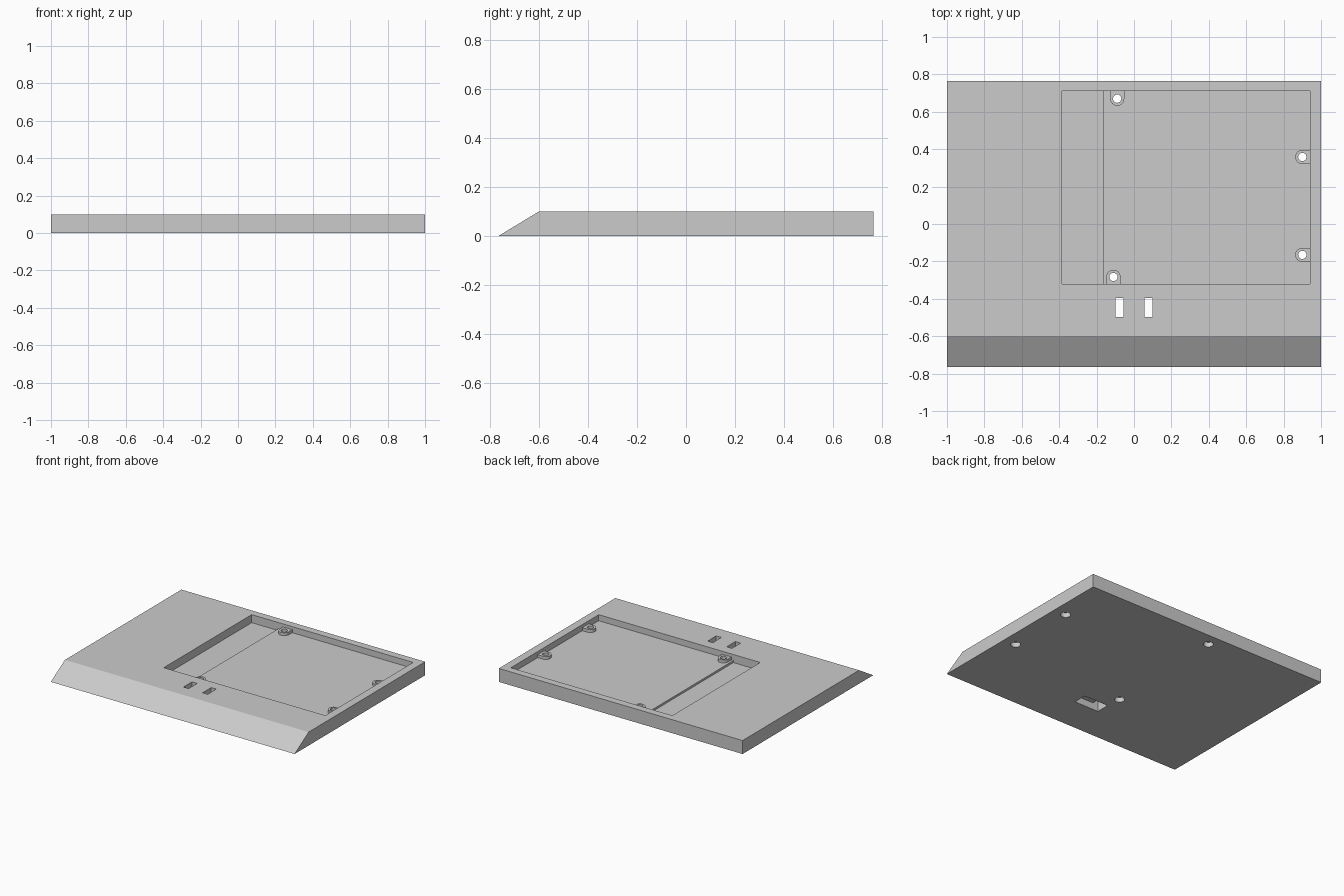
import bpy, bmesh, math
from mathutils import Matrix

if "Cube" in bpy.data.objects:
    bpy.data.objects.remove(bpy.data.objects["Cube"], do_unlink=True)

grey = bpy.data.materials.new("plain grey")
grey.use_nodes = True
grey.diffuse_color = (0.6, 0.6, 0.6, 1)
grey.node_tree.nodes["Principled BSDF"].inputs["Base Color"].default_value = (0.6, 0.6, 0.6, 1)

TOP = 0.1
DEEP_FLOOR, FLOOR = 0.04, 0.055
POST_TOP, POST_R, HOLE_R = 0.077, 0.038, 0.022
X0, STEP_X, X1, Y0, Y1 = -0.385, -0.165, 0.94, -0.32, 0.71


def extrude(name, points, direction):
    """Solid made by sweeping a flat outline along a vector."""
    bm = bmesh.new()
    face = bm.faces.new([bm.verts.new(p) for p in points])
    swept = bmesh.ops.extrude_face_region(bm, geom=[face])["geom"]
    verts = [v for v in swept if isinstance(v, bmesh.types.BMVert)]
    bmesh.ops.translate(bm, verts=verts, vec=direction)
    bmesh.ops.recalc_face_normals(bm, faces=bm.faces)
    return finish(name, bm)


def finish(name, bm):
    mesh = bpy.data.meshes.new(name)
    bm.to_mesh(mesh)
    bm.free()
    mesh.materials.append(grey)
    obj = bpy.data.objects.new(name, mesh)
    bpy.context.collection.objects.link(obj)
    return obj


def box(name, x0, x1, y0, y1, z0, z1):
    return extrude(name, [(x0, y0, z0), (x1, y0, z0), (x1, y1, z0), (x0, y1, z0)],
                   (0, 0, z1 - z0))


def cylinder(name, x, y, r, z0, z1):
    bm = bmesh.new()
    bmesh.ops.create_cone(bm, cap_ends=True, segments=32, radius1=r, radius2=r,
                          depth=z1 - z0, matrix=Matrix.Translation((x, y, (z0 + z1) / 2)))
    return finish(name, bm)


def cut(target, cutter):
    """Subtract the cutter, then discard it."""
    mod = target.modifiers.new("cut", "BOOLEAN")
    mod.operation, mod.solver, mod.object = "DIFFERENCE", "EXACT", cutter
    bpy.context.view_layer.update()
    graph = bpy.context.evaluated_depsgraph_get()
    mesh = bpy.data.meshes.new_from_object(target.evaluated_get(graph))
    target.modifiers.clear()
    target.data = mesh
    bpy.data.objects.remove(cutter, do_unlink=True)


# Slab with a sloping front edge
profile = [(-0.765, 0), (0.765, 0), (0.765, TOP), (-0.6, TOP)]
base = extrude("base_plate", [(-1, y, z) for y, z in profile], (2, 0, 0))

# Two-level pocket
cut(base, box("pocket_cutter", X0, X1, Y0, Y1, FLOOR, 0.2))
cut(base, box("deep_pocket_cutter", X0, STEP_X, Y0, Y1, DEEP_FLOOR, 0.2))

# Strap slots joined by a channel underneath
for side in (-1, 1):
    a, b = sorted((side * 0.057, side * 0.1))
    cut(base, box("slot_cutter", a, b, -0.497, -0.396, -0.1, 0.2))
cut(base, box("channel_cutter", -0.1, 0.1, -0.497, -0.396, -0.1, 0.05))

# Screw posts: round end facing inward, straight sides running into the wall
posts = [("back_post", -0.09, 0.67, 0, 1), ("front_post", -0.11, -0.283, 0, -1),
         ("left_back_post", 0.9, 0.358, 1, 0), ("left_front_post", 0.9, -0.165, 1, 0)]
for name, x, y, dx, dy in posts:
    heading = math.atan2(dy, dx)
    outline = []
    for i in range(17):
        a = heading + math.pi / 2 + math.pi * i / 16
        outline.append((x + POST_R * math.cos(a), y + POST_R * math.sin(a), FLOOR - 0.003))
    reach = 0.042
    first, last = outline[0], outline[-1]
    outline.append((last[0] + dx * reach, last[1] + dy * reach, last[2]))
    outline.append((first[0] + dx * reach, first[1] + dy * reach, first[2]))
    post = extrude(name, outline, (0, 0, POST_TOP - FLOOR + 0.003))
    for part in (post, base):
        cut(part, cylinder("hole_cutter", x, y, HOLE_R, -0.1, 0.2))
    # Wider screw-head recess on the underside
    cut(base, cylinder("recess_cutter", x, y, 0.034, -0.1, 0.035))
